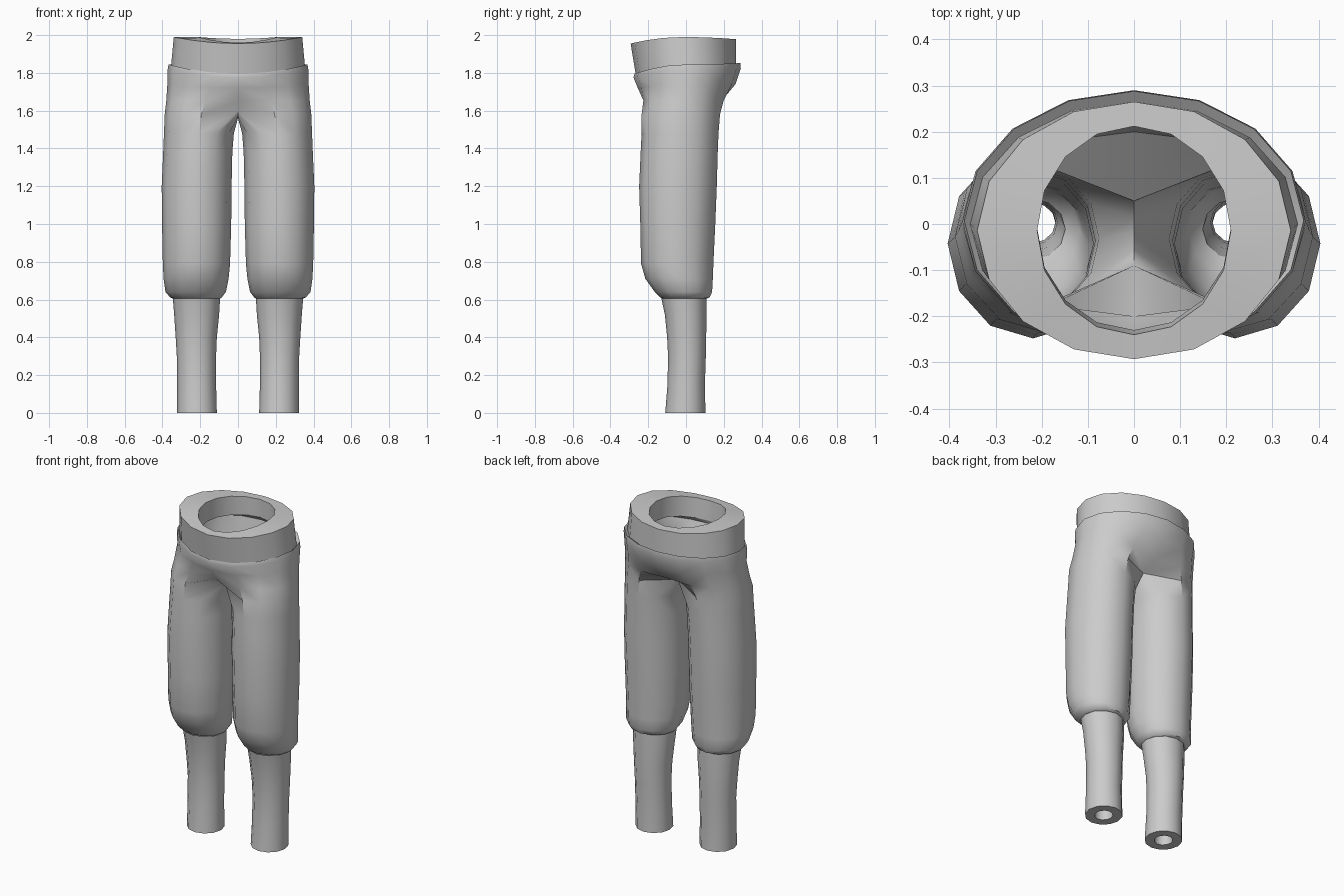
import bpy, bmesh
from math import sin, cos, pi, radians
from mathutils import Vector

cube = bpy.data.objects.get("Cube")
if cube:
    bpy.data.objects.remove(cube)

grey = bpy.data.materials.new("plain_grey")
grey.use_nodes = True
COLOUR = (0.6, 0.6, 0.6, 1)
grey.diffuse_color = COLOUR
grey.node_tree.nodes["Principled BSDF"].inputs["Base Color"].default_value = COLOUR

SIDES = 12   # points round one leg
HALF = 9     # points from front centre to back centre round one hip


def torso_ring(side_z, front_z, back_z, rx, y0, y1):
    """Half ellipse on the +x side, tilted by separate front and back heights."""
    pts = []
    for i in range(HALF):
        a = -pi / 2 + pi * i / (HALF - 1)
        s = sin(a)
        end_z = front_z if s < 0 else back_z
        pts.append(Vector((rx * cos(a), (y0 + y1) / 2 + (y1 - y0) / 2 * s,
                           side_z + (end_z - side_z) * s * s)))
    pts[0].x = pts[-1].x = 0
    return pts


def leg_ring(z, x0, x1, y0, y1, inset=0):
    """Closed ellipse for the left leg, lined up with the hip points."""
    pts = []
    for i in range(SIDES):
        a = 2 * pi * (i - 4) / SIDES
        pts.append(Vector(((x0 + x1) / 2 + ((x1 - x0) / 2 - inset) * cos(a),
                           (y0 + y1) / 2 + ((y1 - y0) / 2 - inset) * sin(a), z)))
    return pts


def hip_ring(torso, leg, w):
    """Blend of hip and thigh whose ends stay on the centre line."""
    pts = [t.lerp(l, w) for t, l in zip(torso, leg)]
    pts[0].x = pts[-1].x = 0
    return pts


def crotch_ring(leg, y0, y1, z_end, z_mid):
    """Thigh ring whose inner side lies on the centre line as the seam."""
    pts = [p.copy() for p in leg]
    for k, i in enumerate((8, 9, 10, 11, 0)):
        t = k / 4
        pts[i] = Vector((0, y1 + (y0 - y1) * t,
                         z_mid + (z_end - z_mid) * (2 * t - 1) ** 2))
    return pts


def skin(name, rings, angle=40):
    """Join rings listed top to bottom, then mirror to the other side."""
    bm = bmesh.new()
    loops = [[bm.verts.new(p) for p in r] for r in rings]
    for a, b in zip(loops, loops[1:]):
        closed = len(a) == SIDES and len(b) == SIDES
        for i in range(SIDES if closed else HALF - 1):
            j = (i + 1) % SIDES
            bm.faces.new((a[i], b[i], b[j], a[j]))
    mesh = bpy.data.meshes.new(name)
    bm.to_mesh(mesh)
    bm.free()
    mesh.materials.append(grey)
    obj = bpy.data.objects.new(name, mesh)
    bpy.context.collection.objects.link(obj)
    bpy.ops.object.select_all(action="DESELECT")
    obj.select_set(True)
    bpy.context.view_layer.objects.active = obj
    mirror = obj.modifiers.new("Mirror", "MIRROR")
    mirror.merge_threshold = 0.001
    bpy.ops.object.modifier_apply(modifier="Mirror")
    bpy.ops.object.shade_smooth_by_angle(angle=radians(angle))
    return obj


# waistband: inner wall, flat rim and outer wall
rim_inner = torso_ring(1.99, 1.96, 1.98, 0.21, -0.24, 0.212)
wall_foot = torso_ring(1.87, 1.84, 1.87, 0.21, -0.23, 0.212)
skin("waistband", [
    wall_foot, rim_inner,
    torso_ring(1.99, 1.955, 1.978, 0.34, -0.293, 0.265),
    torso_ring(1.83, 1.785, 1.835, 0.355, -0.265, 0.265)], 30)

# breeches: hem, hips, crotch and thighs gathered at the knee
thigh_top = (0.0, 0.388, -0.235, 0.18)
thighs = [
    (1.48, 0.022, 0.392, -0.235, 0.172),
    (1.38, 0.03, 0.396, -0.24, 0.168),
    (1.2, 0.034, 0.404, -0.248, 0.163),
    (1.0, 0.036, 0.402, -0.242, 0.155),
    (0.79, 0.042, 0.398, -0.238, 0.145),
    (0.71, 0.05, 0.394, -0.215, 0.142),
    (0.64, 0.064, 0.384, -0.165, 0.138),
    (0.612, 0.085, 0.36, -0.138, 0.125)]
hips = [
    torso_ring(1.83, 1.785, 1.835, 0.355, -0.265, 0.265),
    torso_ring(1.845, 1.795, 1.852, 0.368, -0.273, 0.288),
    torso_ring(1.82, 1.775, 1.825, 0.372, -0.278, 0.29),
    torso_ring(1.74, 1.72, 1.74, 0.374, -0.255, 0.262)]
low_hip = hip_ring(torso_ring(1.65, 1.66, 1.65, 0.38, -0.22, 0.205),
                   leg_ring(1.65, 0.0, 0.38, -0.24, 0.205), 0.6)
crotch = crotch_ring(leg_ring(1.58, *thigh_top), -0.13, 0.08, 1.6, 1.56)
knee = leg_ring(0.605, 0.095, 0.345, -0.125, 0.108)
skin("breeches", hips + [low_hip, crotch] +
     [leg_ring(*t) for t in thighs] + [knee])

# lower legs: outer wall, flat sole ring and hollow inside
shins = [
    (0.605, 0.095, 0.345, -0.13, 0.108),
    (0.52, 0.1, 0.338, -0.112, 0.108),
    (0.4, 0.112, 0.33, -0.1, 0.107),
    (0.3, 0.116, 0.324, -0.095, 0.105),
    (0.15, 0.116, 0.322, -0.098, 0.1),
    (0.0, 0.112, 0.322, -0.11, 0.103)]
WALL = 0.054
outer = [leg_ring(*s) for s in shins]
inner = [leg_ring(*s, inset=WALL) for s in reversed(shins)]
skin("lower_legs", outer + inner)

# lining: inside of the hips and thighs, facing inwards
lining = [
    wall_foot,
    torso_ring(1.85, 1.82, 1.85, 0.3, -0.235, 0.225),
    torso_ring(1.74, 1.74, 1.74, 0.315, -0.2, 0.2),
    crotch_ring(leg_ring(1.62, *thigh_top, inset=WALL), -0.09, 0.05, 1.66, 1.62)]
lining += [leg_ring(*t, inset=WALL) for t in thighs[:-1]]
lining.append(inner[-1])
lining_obj = skin("lining", lining)
lining_obj.data.flip_normals()
